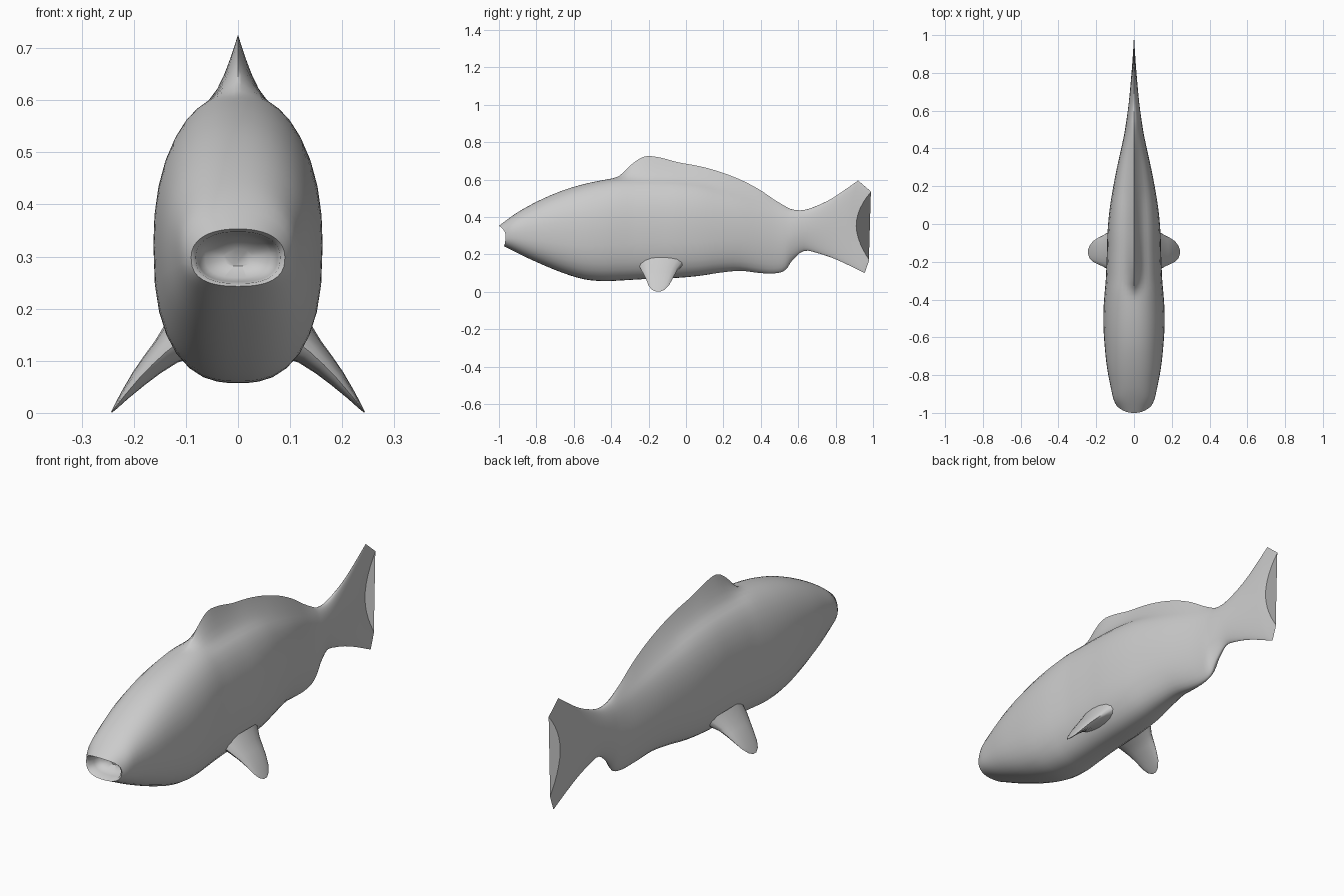
import bpy, bmesh, math
from mathutils import Vector

if "Cube" in bpy.data.objects:
    bpy.data.objects.remove(bpy.data.objects["Cube"])

grey = bpy.data.materials.new("plain_grey")
grey.diffuse_color = (0.6, 0.6, 0.6, 1)
grey.use_nodes = True
grey.node_tree.nodes["Principled BSDF"].inputs["Base Color"].default_value = grey.diffuse_color


def make_object(name, bm):
    bmesh.ops.recalc_face_normals(bm, faces=bm.faces)
    mesh = bpy.data.meshes.new(name)
    bm.to_mesh(mesh)
    bm.free()
    mesh.materials.append(grey)
    ob = bpy.data.objects.new(name, mesh)
    bpy.context.collection.objects.link(ob)
    bpy.ops.object.select_all(action='DESELECT')
    ob.select_set(True)
    bpy.context.view_layer.objects.active = ob
    bpy.ops.object.shade_smooth_by_angle(angle=math.radians(50))
    return ob


def loft(bm, rings):
    """Skin a list of closed point rings and cap both ends."""
    loops = [[bm.verts.new(p) for p in ring] for ring in rings]
    n = len(loops[0])
    for a, b in zip(loops, loops[1:]):
        for i in range(n):
            j = (i + 1) % n
            bm.faces.new((a[i], a[j], b[j], b[i]))
    bm.faces.new(loops[0])
    bm.faces.new(loops[-1])


def smooth_stations(rows, steps):
    """Insert in-between stations along a smooth curve."""
    rows = [tuple(r) + (0,) * (7 - len(r)) for r in rows]
    out = []
    for i in range(len(rows) - 1):
        p0, p1 = rows[max(i - 1, 0)], rows[i]
        p2, p3 = rows[i + 1], rows[min(i + 2, len(rows) - 1)]
        for k in range(steps):
            t = k / steps
            out.append([0.5 * (2 * b + (c - a) * t + (2 * a - 5 * b + 4 * c - d) * t * t
                               + (3 * b - a - 3 * c + d) * t ** 3)
                        for a, b, c, d in zip(p0, p1, p2, p3)])
    return out + [list(rows[-1])]


# Angles of half a section, packed closely near the back ridge
half = [90, 88.5, 86, 82, 77, 70, 62, 53, 43, 32, 21, 10, 0,
        -12, -24, -36, -48, -60, -71, -80, -86, -90]
angles = half + [180 - a for a in half[-2:0:-1]]


def section(row):
    y, zb, zt, w, ridge, up, down = row
    mid, h = (zb + zt) / 2, (zt - zb) / 2
    rear = min(max((y - 0.1) / 0.4, 0), 1)      # sections get leaner toward the tail
    pts = []
    for deg in angles:
        a = math.radians(deg)
        c, s = math.cos(a), math.sin(a)
        n = (2.3 - 0.3 * rear) if s > 0 else (2.55 - 0.75 * rear)
        x = w * math.copysign(abs(c) ** (2 / n), c)
        z = mid + h * math.copysign(abs(s) ** (2 / n), s)
        if s > 0 and ridge > 0:                 # back fin rises out of the body
            reach = min(0.06, w * 0.55)
            z += ridge * max(0, 1 - abs(x) / reach) ** 1.8
        pts.append(Vector((x, y + (up if s > 0 else down) * s * s, z)))
    return pts


# Body, back fin and tail: y, bottom, top, half width, fin height, end bends
stations = [
    (-0.965, 0.243, 0.353, 0.090, 0, -0.035, -0.008),
    (-0.93, 0.222, 0.405, 0.108),
    (-0.86, 0.187, 0.449, 0.124),
    (-0.76, 0.142, 0.500, 0.143),
    (-0.65, 0.098, 0.545, 0.155),
    (-0.54, 0.066, 0.577, 0.162),
    (-0.44, 0.057, 0.598, 0.161),
    (-0.36, 0.060, 0.610, 0.155, 0.008),
    (-0.29, 0.064, 0.612, 0.149, 0.070),
    (-0.22, 0.068, 0.612, 0.146, 0.112),
    (-0.14, 0.071, 0.611, 0.143, 0.107),
    (-0.04, 0.075, 0.606, 0.140, 0.086),
    (0.07, 0.085, 0.592, 0.130, 0.080),
    (0.18, 0.102, 0.566, 0.113, 0.076),
    (0.29, 0.112, 0.534, 0.092, 0.066),
    (0.39, 0.101, 0.498, 0.070, 0.050),
    (0.47, 0.098, 0.466, 0.053, 0.028),
    (0.53, 0.115, 0.446, 0.043, 0.012),
    (0.57, 0.170, 0.436, 0.037, 0.004),
    (0.63, 0.218, 0.437, 0.029),
    (0.70, 0.208, 0.460, 0.022),
    (0.79, 0.170, 0.505, 0.014, 0, 0, 0.02),
    (0.88, 0.100, 0.595, 0.007, 0, 0.04, 0.075),
    (0.91, 0.170, 0.535, 0.003, 0, 0.08, 0.07),
]
rings = [section(r) for r in smooth_stations(stations[:-1], 3)]
rings.append(section(stations[-1] ))

# Hollow mouth: the lip ring folds back inside the head
lip = rings[0]
centre = Vector((0, 0, 0.298))
for scale, depth in ((0.90, 0.006), (0.84, 0.035), (0.70, 0.06), (0.30, 0.075)):
    inner = []
    for p in lip:
        q = centre + (Vector((p.x, 0, p.z)) - centre) * scale
        q.y = p.y * scale - 0.965 * (1 - scale) + depth
        inner.append(q)
    rings.insert(0, inner)

bm = bmesh.new()
loft(bm, rings)
make_object("fish_body", bm)

# Side fins: centre x, centre z, front y, back y, half thickness
fin_rows = [
    (0.095, 0.150, -0.255, -0.010, 0.050),
    (0.138, 0.117, -0.240, -0.045, 0.030),
    (0.165, 0.092, -0.225, -0.060, 0.023),
    (0.190, 0.066, -0.213, -0.073, 0.017),
    (0.218, 0.033, -0.200, -0.092, 0.009),
    (0.235, 0.011, -0.182, -0.115, 0.004),
    (0.243, 0.001, -0.160, -0.138, 0.001),
]
for side, name in ((1, "right_side_fin"), (-1, "left_side_fin")):
    fin = []
    for cx, cz, y0, y1, th in fin_rows:
        ring = []
        for i in range(16):
            a = 2 * math.pi * i / 16
            t = th * math.sin(a)
            ring.append((side * (cx + 0.73 * t), (y0 + y1) / 2 - (y1 - y0) / 2 * math.cos(a),
                         cz + 0.68 * t))
        fin.append(ring)
    bm = bmesh.new()
    loft(bm, fin)
    make_object(name, bm)
